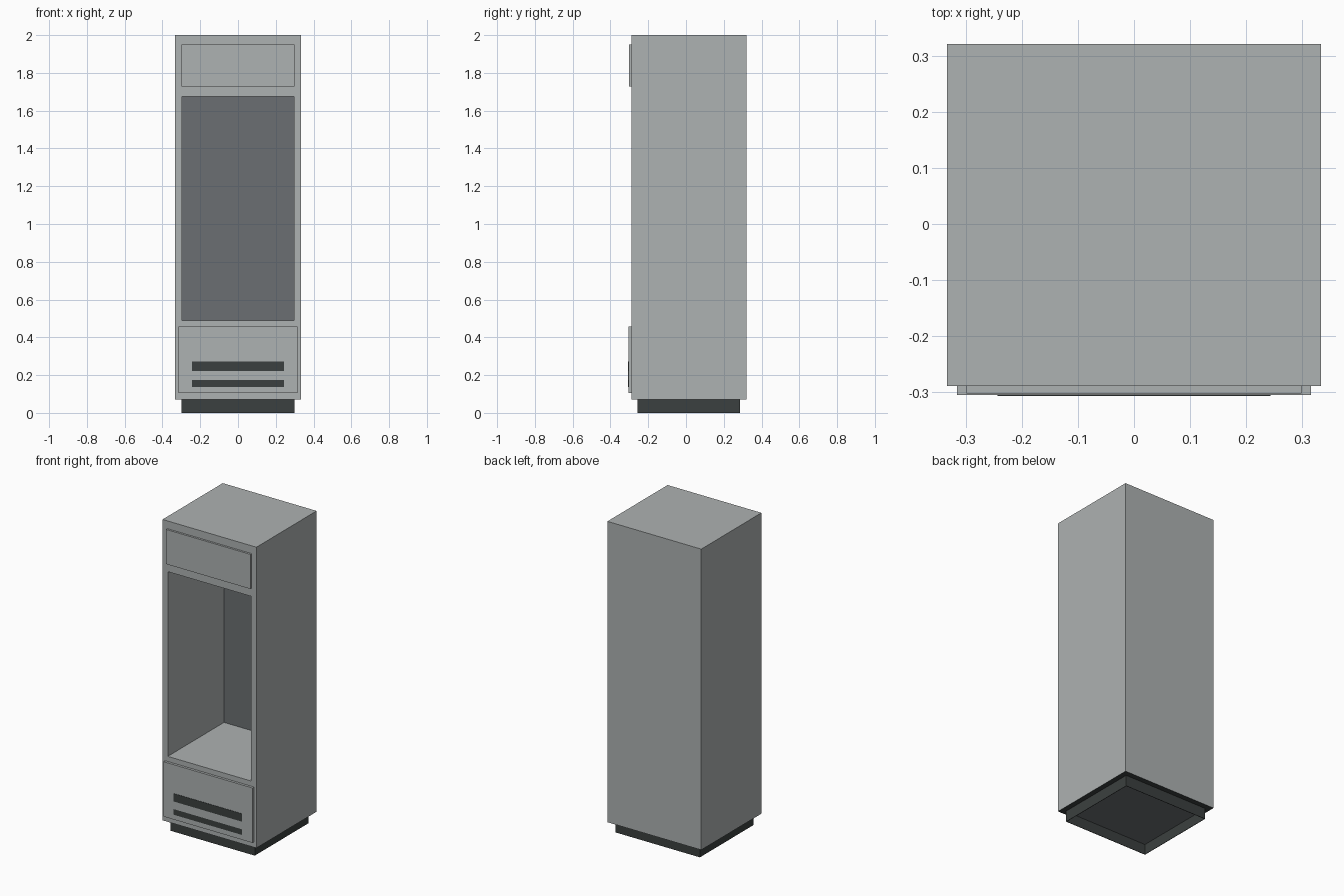
import bpy
import bmesh
from mathutils import Vector

cube = bpy.data.objects.get("Cube")
if cube:
    bpy.data.objects.remove(cube, do_unlink=True)


def material(name, color):
    m = bpy.data.materials.new(name)
    m.use_nodes = True
    m.diffuse_color = (*color, 1)
    m.node_tree.nodes["Principled BSDF"].inputs["Base Color"].default_value = (*color, 1)
    return m


GREY = material("cabinet grey", (0.42, 0.445, 0.445))
DARK = material("plinth charcoal", (0.044, 0.051, 0.05))
BACK = material("niche slate", (0.147, 0.159, 0.168))


def box_mesh(x, y, z):
    """Box symmetric in x, with y and z given as (low, high)."""
    bm = bmesh.new()
    bmesh.ops.create_cube(bm, size=1)
    for v in bm.verts:
        v.co = Vector((v.co.x * 2 * x, y[v.co.y > 0], z[v.co.z > 0]))
    return bm


def finish(bm, name, mats):
    bmesh.ops.recalc_face_normals(bm, faces=bm.faces[:])
    mesh = bpy.data.meshes.new(name)
    bm.to_mesh(mesh)
    bm.free()
    for m in mats:
        mesh.materials.append(m)
    obj = bpy.data.objects.new(name, mesh)
    bpy.context.collection.objects.link(obj)
    return obj


def box(name, x, y, z, mat):
    return finish(box_mesh(x, y, z), name, [mat])


# Cabinet body: cut the front into a grid and push the middle cell back
FRONT, REAR = -0.289, 0.321
NICHE_X, NICHE_LOW, NICHE_HIGH, NICHE_DEPTH = 0.296, 0.49, 1.675, 0.57
bm = box_mesh(0.333, (FRONT, REAR), (0.07, 2))
cuts = [((-NICHE_X, 0, 0), (1, 0, 0)), ((NICHE_X, 0, 0), (1, 0, 0)),
        ((0, 0, NICHE_LOW), (0, 0, 1)), ((0, 0, NICHE_HIGH), (0, 0, 1))]
for co, no in cuts:
    bmesh.ops.bisect_plane(bm, geom=bm.verts[:] + bm.edges[:] + bm.faces[:],
                           plane_co=co, plane_no=no)
middle = Vector((0, FRONT, (NICHE_LOW + NICHE_HIGH) / 2))
cell = min(bm.faces, key=lambda f: (f.calc_center_median() - middle).length)
back = bmesh.ops.extrude_discrete_faces(bm, faces=[cell])["faces"][0]
bmesh.ops.translate(bm, verts=back.verts[:], vec=(0, NICHE_DEPTH, 0))
back.material_index = 2
for f in bm.faces:
    if f.calc_center_median().z < 0.08:
        f.material_index = 1
finish(bm, "cabinet_body", [GREY, DARK, BACK])

# Recessed plinth, open underneath, with a slate panel inside
bm = box_mesh(0.299, (-0.257, 0.286), (0, 0.07))
bottom = min(bm.faces, key=lambda f: f.calc_center_median().z)
inner = bmesh.ops.inset_individual(bm, faces=[bottom], thickness=0.004)
bottom = min(bm.faces, key=lambda f: (f.calc_center_median().z, -f.calc_area()))
panel = bmesh.ops.extrude_discrete_faces(bm, faces=[bottom])["faces"][0]
bmesh.ops.translate(bm, verts=panel.verts[:], vec=(0, 0, 0.066))
panel.material_index = 1
finish(bm, "plinth", [DARK, BACK])

# Raised front panels
box("upper_panel", 0.299, (-0.302, FRONT), (1.728, 1.95), GREY)
box("lower_panel", 0.316, (-0.305, FRONT), (0.105, 0.457), GREY)

# Vent openings with a crossbar between them
box("vent_upper_slot", 0.243, (-0.307, -0.303), (0.222, 0.273), DARK)
box("vent_lower_slot", 0.243, (-0.307, -0.303), (0.137, 0.173), DARK)
box("vent_crossbar", 0.243, (-0.307, -0.303), (0.173, 0.222), GREY)
